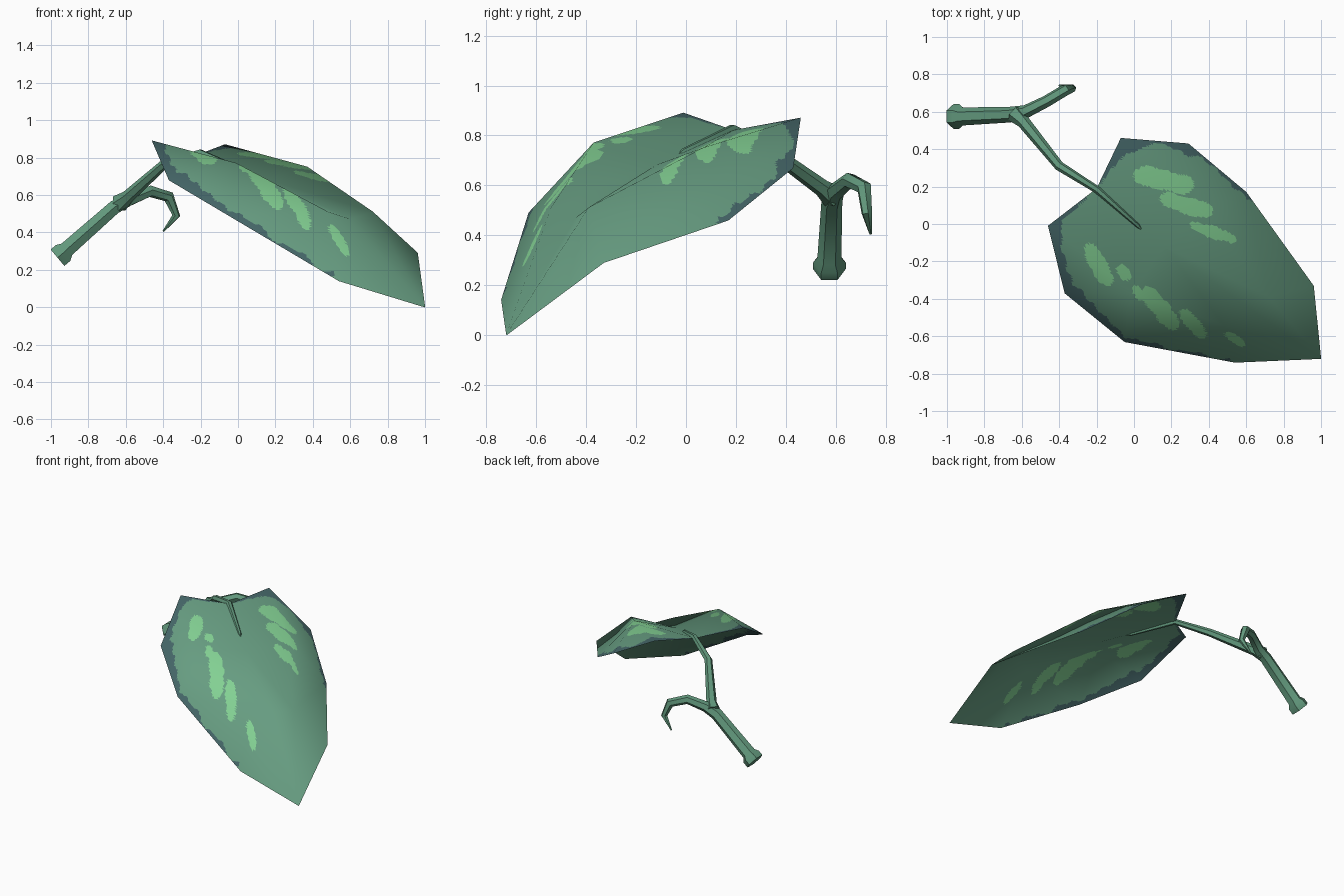
import bpy, math
from mathutils import Vector

if "Cube" in bpy.data.objects:
    bpy.data.objects.remove(bpy.data.objects["Cube"])


def material(name, rgb):
    m = bpy.data.materials.new(name)
    m.diffuse_color = (*rgb, 1)
    m.use_nodes = True
    m.node_tree.nodes["Principled BSDF"].inputs["Base Color"].default_value = m.diffuse_color
    return m


LEAF = material("leaf green", (0.135, 0.335, 0.22))
SPOT = material("pale green spots", (0.225, 0.63, 0.29))
RIM = material("blue green rim", (0.06, 0.135, 0.14))
STEM = material("stem green", (0.12, 0.31, 0.20))

# --- Leaf: control cage (notch, midrib, bulge and edge points per half, tip)
CAGE = [Vector(p) for p in [
    (-.20, .19, .82), (.16, -.12, .68), (.60, -.44, .47), (1.0, -.72, .0),      # midrib 0-3
    (.37, .07, .75), (.72, -.39, .51),                                          # right bulge
    (-.07, .46, .87), (.29, .43, .67), (.60, .17, .46), (.96, -.33, .29),       # right edge
    (-.01, -.37, .77), (.48, -.54, .51),                                        # left bulge
    (-.46, -.01, .89), (-.37, -.37, .68), (-.05, -.63, .49), (.54, -.74, .14),  # left edge
]]


def half(o):
    b1, b2, e0, e1, e2, e3 = range(o, o + 6)
    return [(0, e0, b1), (0, b1, 1), (e0, e1, b1), (e1, e2, b1), (b1, e2, b2),
            (e2, e3, b2), (e3, 3, b2), (1, b1, b2), (1, b2, 2), (2, b2, 3)]


tris, normals = [], [Vector() for _ in CAGE]
for t in half(4) + half(10):
    a, b, c = (CAGE[i] for i in t)
    n = (b - a).cross(c - a)
    if n.z < 0:
        t, n = (t[0], t[2], t[1]), -n
    tris.append(t)
    for i in t:
        normals[i] += n
normals = [n.normalized() for n in normals]

# inner boundary of the dark rim, seen from above
INNER = [(-.2, .19), (-.14, .27), (-.06, .36), (.06, .42), (.2, .42), (.34, .35), (.44, .29),
         (.52, .22), (.62, .14), (1.1, -.33), (1.1, -.9), (.6, -.9), (.5, -.725), (.42, -.71),
         (.1, -.645), (-.04, -.6), (-.22, -.45), (-.34, -.3), (-.4, -.12), (-.38, .02)]
# spots: both ends and width, seen from above
SPOTS = [(.0, .27, .32, .20, .11), (.14, .14, .42, .06, .09), (.30, .0, .55, -.09, .06),
         (-.25, -.11, -.13, -.33, .10), (-.08, -.22, -.03, -.30, .055),
         (.0, -.33, .05, -.41, .045), (.05, -.34, .23, -.56, .105),
         (.25, -.46, .38, -.61, .065), (.49, -.58, .59, -.65, .04)]


def inside(x, y):
    hit = False
    for (x1, y1), (x2, y2) in zip(INNER, INNER[1:] + INNER[:1]):
        if (y1 > y) != (y2 > y) and x < (x2 - x1) * (y - y1) / (y2 - y1) + x1:
            hit = not hit
    return hit


def colour(x, y):
    wob = .008 * math.sin(31 * x + 17 * y) + .005 * math.sin(53 * y - 40 * x)
    if not inside(x + wob, y + wob):
        return 2
    for x1, y1, x2, y2, w in SPOTS:
        d, p = Vector((x2 - x1, y2 - y1)), Vector((x - (x1 + x2) / 2, y - (y1 + y2) / 2))
        u, v = p.dot(d) / d.length_squared * 2, (p.x * d.y - p.y * d.x) / d.length * 2 / w
        if abs(u) ** 3 + abs(v + wob * 12) ** 2.2 < 1:
            return 1
    return 0


# flat subdivision of the cage into fine faces for colouring; top and underside
N = 28
verts, norms, faces, keys = [], [], [], {}
for side in (1, -1):
    for t in tris:
        def vert(i, j):
            w = (i / N, j / N, (N - i - j) / N)
            p = sum((CAGE[k] * f for k, f in zip(t, w)), Vector())
            n = sum((normals[k] * f for k, f in zip(t, w)), Vector()).normalized()
            key = (side, round(p.x, 4), round(p.y, 4), round(p.z, 4))
            if key not in keys:
                keys[key] = len(verts)
                verts.append(p + n * .0015 * side)
                norms.append(n * side)
            return keys[key]
        for i in range(N):
            for j in range(N - i):
                small = [(vert(i, j), vert(i + 1, j), vert(i, j + 1))]
                if i + j < N - 1:
                    small.append((vert(i + 1, j), vert(i + 1, j + 1), vert(i, j + 1)))
                faces += [f if side > 0 else f[::-1] for f in small]

me = bpy.data.meshes.new("leaf")
me.from_pydata(verts, [], faces)
for m in (LEAF, SPOT, RIM):
    me.materials.append(m)
for poly in me.polygons:
    poly.use_smooth = True
    poly.material_index = colour(poly.center.x, poly.center.y)
me.normals_split_custom_set_from_vertices(norms)
leaf = bpy.data.objects.new("leaf", me)
bpy.context.collection.objects.link(leaf)


# --- Stems: six-sided tapered tubes along a path
def tube(name, pts):
    cu = bpy.data.curves.new(name, 'CURVE')
    cu.dimensions = '3D'
    cu.bevel_depth, cu.bevel_resolution, cu.use_fill_caps = 1, 1, True
    s = cu.splines.new('POLY')
    s.points.add(len(pts) - 1)
    for q, (x, y, z, r) in zip(s.points, pts):
        q.co, q.radius = (x, y, z, 1), r
    cu.materials.append(STEM)
    ob = bpy.data.objects.new(name, cu)
    bpy.context.collection.objects.link(ob)
    bpy.ops.object.select_all(action='DESELECT')
    ob.select_set(True)
    bpy.context.view_layer.objects.active = ob
    bpy.ops.object.convert(target='MESH')
    bpy.ops.object.shade_smooth_by_angle(angle=math.radians(50))


tube("main_stem", [(-.965, .575, .265, .066), (-.935, .575, .29, .066), (-.915, .575, .31, .048),
                   (-.66, .585, .535, .042), (-.58, .60, .575, .036), (-.47, .655, .62, .032),
                   (-.37, .715, .59, .031), (-.33, .725, .49, .022), (-.40, .74, .405, .005)])
tube("leaf_stalk", [(-.635, .59, .555, .05), (-.59, .545, .59, .035), (-.40, .31, .76, .026),
                    (-.20, .185, .825, .020), (.02, -.01, .735, .013), (.04, -.03, .725, .004)])
